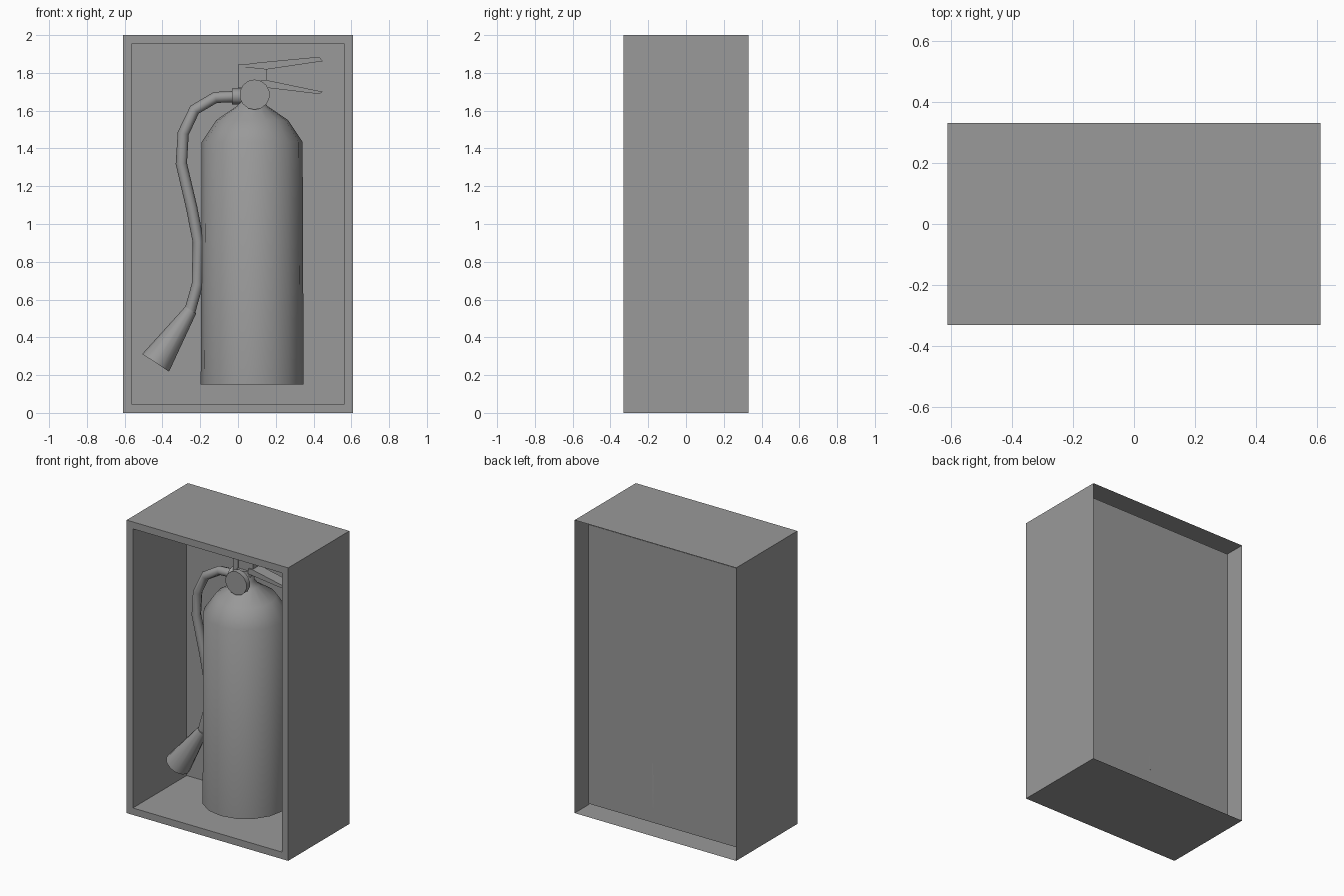
import bpy, bmesh, math
from mathutils import Vector

cube = bpy.data.objects.get("Cube")
if cube:
    bpy.data.objects.remove(cube, do_unlink=True)

grey = bpy.data.materials.new("plain grey")
grey.use_nodes = True
GREY = (0.32, 0.32, 0.32, 1)
grey.diffuse_color = GREY
grey.node_tree.nodes["Principled BSDF"].inputs["Base Color"].default_value = GREY

TANK_X, TANK_Y = 0.075, -0.021


def finish(name, bm, smooth=False, recalc=True):
    """Turn a bmesh into a named, coloured object."""
    if recalc:
        bmesh.ops.recalc_face_normals(bm, faces=bm.faces)
    mesh = bpy.data.meshes.new(name)
    bm.to_mesh(mesh)
    bm.free()
    mesh.materials.append(grey)
    obj = bpy.data.objects.new(name, mesh)
    bpy.context.collection.objects.link(obj)
    if smooth:
        bpy.ops.object.select_all(action='DESELECT')
        obj.select_set(True)
        bpy.context.view_layer.objects.active = obj
        bpy.ops.object.shade_smooth_by_angle(angle=math.radians(40))
    return obj


def tube(name, start, end, r1, r2, sides=12):
    """Capped cone or cylinder between two points."""
    start, end = Vector(start), Vector(end)
    axis = end - start
    bm = bmesh.new()
    bmesh.ops.create_cone(bm, cap_ends=True, segments=sides,
                          radius1=r1, radius2=r2, depth=axis.length)
    matrix = axis.to_track_quat('Z', 'Y').to_matrix().to_4x4()
    matrix.translation = (start + end) / 2
    bm.transform(matrix)
    return finish(name, bm, smooth=True)


def plate(name, outline, half_width):
    """Side outline (x, z) given thickness along y."""
    bm = bmesh.new()
    face = bm.faces.new([bm.verts.new((x, TANK_Y - half_width, z)) for x, z in outline])
    ext = bmesh.ops.extrude_face_region(bm, geom=[face])
    verts = [v for v in ext["geom"] if isinstance(v, bmesh.types.BMVert)]
    bmesh.ops.translate(bm, verts=verts, vec=(0, 2 * half_width, 0))
    return finish(name, bm)


# Cabinet: thin shell open at the back, with a recessed front compartment
bm = bmesh.new()
bmesh.ops.create_cube(bm, size=1)
bmesh.ops.scale(bm, vec=(1.22, 0.66, 2), verts=bm.verts)
bmesh.ops.translate(bm, vec=(0, 0, 1), verts=bm.verts)
bm.normal_update()
back = [f for f in bm.faces if f.normal.y > 0.9]
bmesh.ops.delete(bm, geom=back, context='FACES_ONLY')
front = [f for f in bm.faces if f.normal.y < -0.9]
bmesh.ops.inset_region(bm, faces=front, thickness=0.067)
panel = bmesh.ops.extrude_face_region(bm, geom=front)["geom"]
bmesh.ops.delete(bm, geom=[f for f in front if f.is_valid], context='FACES_ONLY')
bmesh.ops.translate(bm, vec=(0, 0.58, 0),
                    verts=[v for v in panel if isinstance(v, bmesh.types.BMVert)])
finish("cabinet", bm)

# Tank: lathed body with shoulder and neck
profile = [(0, 0.15), (0.2725, 0.15), (0.267, 1.435), (0.19, 1.55),
           (0.08, 1.625), (0.055, 1.66), (0.055, 1.74), (0, 1.74)]
bm = bmesh.new()
points = [bm.verts.new((TANK_X + r, TANK_Y, z)) for r, z in profile]
edges = [bm.edges.new(pair) for pair in zip(points, points[1:])]
bmesh.ops.spin(bm, geom=points + edges, cent=(TANK_X, TANK_Y, 0), axis=(0, 0, 1),
               angle=math.tau, steps=16, use_duplicate=False)
bmesh.ops.remove_doubles(bm, verts=bm.verts, dist=0.0005)
finish("tank", bm, smooth=True)

# Pressure gauge facing forward
tube("gauge", (0.088, -0.11, 1.685), (0.088, -0.147, 1.685), 0.08, 0.08, 14)
tube("gauge_stem", (0.088, TANK_Y, 1.685), (0.088, -0.115, 1.685), 0.03, 0.03)

# Valve and the two squeeze levers
plate("valve_body", [(0.035, 1.70), (0.13, 1.70), (0.15, 1.76), (0.15, 1.825), (0.035, 1.84)], 0.03)
plate("valve_back_plate", [(0, 1.72), (0.04, 1.72), (0.04, 1.845), (0, 1.845)], 0.035)
plate("upper_lever", [(0.035, 1.83), (0.15, 1.818), (0.449, 1.862), (0.43, 1.885),
                      (0.11, 1.855), (0.035, 1.845)], 0.04)
plate("lower_lever", [(0.12, 1.725), (0.43, 1.688), (0.449, 1.70), (0.15, 1.762), (0.12, 1.76)], 0.04)

# Hose, its collar and the horn
tube("hose_collar", (0.06, TANK_Y, 1.675), (-0.033, TANK_Y, 1.675), 0.042, 0.042)
path = [(0.0, 1.675), (-0.12, 1.67), (-0.23, 1.605), (-0.29, 1.48), (-0.30, 1.32),
        (-0.245, 1.085), (-0.21, 0.905), (-0.215, 0.68), (-0.256, 0.535)]
curve = bpy.data.curves.new("hose", 'CURVE')
curve.dimensions = '3D'
curve.bevel_depth = 0.03
curve.bevel_resolution = 2
curve.use_fill_caps = True
spline = curve.splines.new('POLY')
spline.points.add(len(path) - 1)
for point, (x, z) in zip(spline.points, path):
    point.co = (x, TANK_Y, z, 1)
spline.use_smooth = True
curve.materials.append(grey)
bpy.context.collection.objects.link(bpy.data.objects.new("hose", curve))
tube("horn", (-0.25, TANK_Y, 0.545), (-0.436, TANK_Y, 0.265), 0.034, 0.085)
